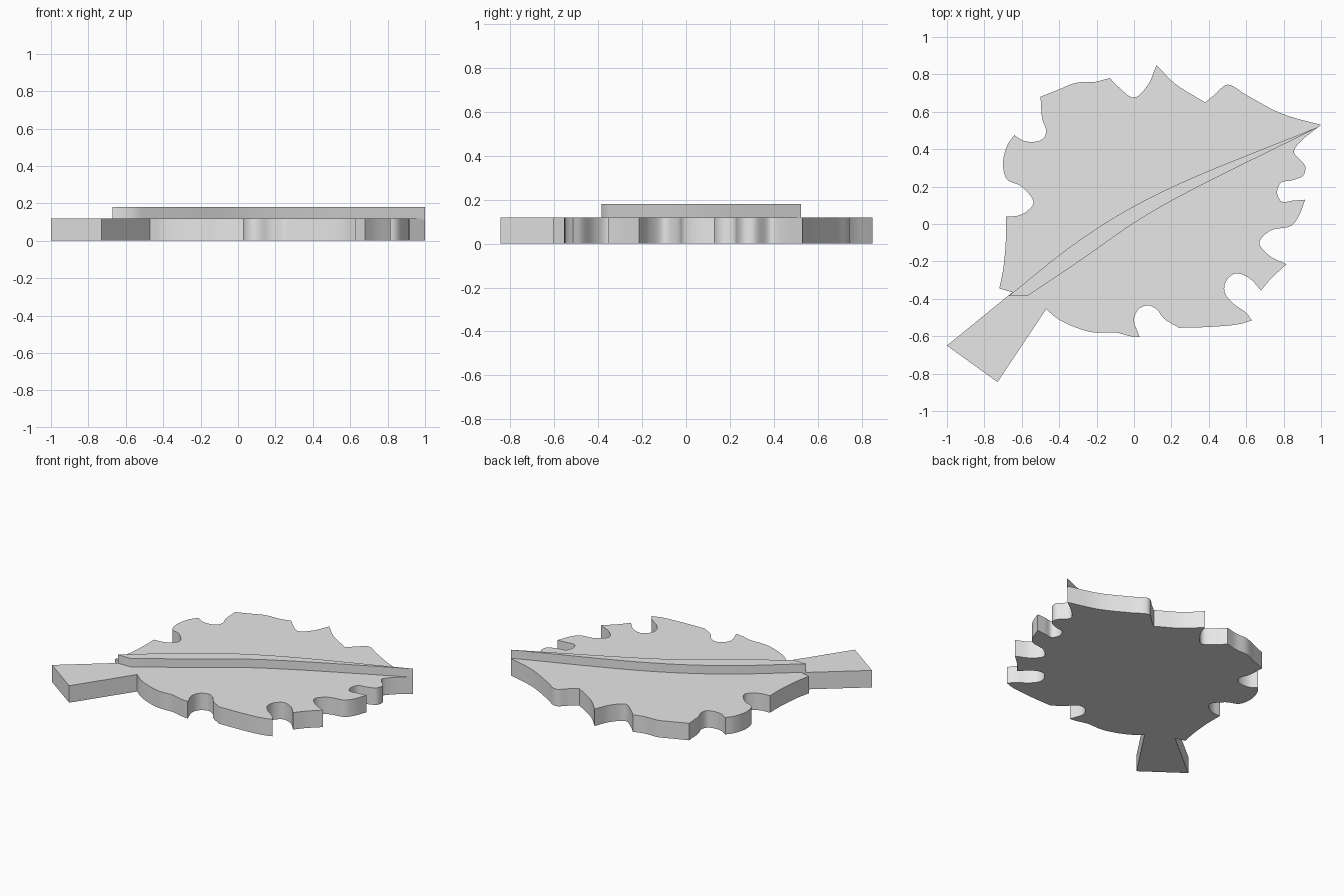
import bpy
import bmesh
import math
from mathutils import Vector

cube = bpy.data.objects.get("Cube")
if cube:
    bpy.data.objects.remove(cube, do_unlink=True)

LEAF_THICKNESS = 0.12
RIB_TOP = 0.18

# Single plain grey
grey = bpy.data.materials.new("light grey")
grey.use_nodes = True
grey.diffuse_color = (0.8, 0.8, 0.8, 1)
grey.node_tree.nodes["Principled BSDF"].inputs["Base Color"].default_value = (0.8, 0.8, 0.8, 1)


def smooth_stroke(points, steps=6):
    """Smooth curve through the points, sharp at both ends; the last point is left out."""
    pts = [Vector(p) for p in points]
    if len(pts) == 2:
        return pts[:1]
    pts = [pts[0] * 2 - pts[1]] + pts + [pts[-1] * 2 - pts[-2]]
    knots = [0.0]
    for a, b in zip(pts, pts[1:]):
        knots.append(knots[-1] + math.sqrt((b - a).length))
    result = []
    for i in range(1, len(pts) - 2):
        for s in range(steps):
            t = knots[i] + (knots[i + 1] - knots[i]) * s / steps
            # Repeated linear blending of four neighbouring points
            row = pts[i - 1:i + 3]
            for level in range(1, 4):
                blended = []
                for j in range(len(row) - 1):
                    low = i - 1 + j if level < 3 else i
                    high = low + level if level < 3 else i + 1
                    if level == 2:
                        low, high = i - 1 + j, i + 1 + j
                    f = (t - knots[low]) / (knots[high] - knots[low])
                    blended.append(row[j].lerp(row[j + 1], f))
                row = blended
            result.append(row[0])
    return result


def outline(strokes):
    """Join strokes into a closed loop; each stroke runs to the start of the next."""
    loop = []
    for stroke, following in zip(strokes, strokes[1:] + strokes[:1]):
        loop += smooth_stroke(stroke + [following[0]])
    return loop


def extrude_outline(name, loop, bottom, top):
    """Solid slab with the given outline."""
    bm = bmesh.new()
    face = bm.faces.new([bm.verts.new((p.x, p.y, bottom)) for p in loop])
    grown = bmesh.ops.extrude_face_region(bm, geom=[face])["geom"]
    verts = [g for g in grown if isinstance(g, bmesh.types.BMVert)]
    bmesh.ops.translate(bm, verts=verts, vec=(0, 0, top - bottom))
    bmesh.ops.recalc_face_normals(bm, faces=bm.faces)
    mesh = bpy.data.meshes.new(name)
    bm.to_mesh(mesh)
    bm.free()
    mesh.materials.append(grey)
    obj = bpy.data.objects.new(name, mesh)
    bpy.context.collection.objects.link(obj)
    bpy.ops.object.select_all(action="DESELECT")
    obj.select_set(True)
    bpy.context.view_layer.objects.active = obj
    bpy.ops.object.shade_smooth_by_angle(angle=math.radians(35))
    return obj


# Back edge of the leaf, from the tip round to the stalk
back_edge = [
    [(1, .53), (.79, .59), (.6, .69), (.5, .745), (.43, .69)],
    [(.38, .65), (.22, .75)],
    [(.12, .85), (.075, .745), (0, .675), (-.08, .73)],
    [(-.13, .78), (-.21, .76), (-.31, .755), (-.4, .72)],
    [(-.5, .68), (-.49, .56), (-.47, .5), (-.485, .457), (-.53, .44), (-.59, .445)],
    [(-.64, .475), (-.675, .425), (-.7, .33), (-.68, .24), (-.6, .2),
     (-.537, .115), (-.57, .07), (-.62, .045)],
    [(-.685, .04), (-.685, -.085), (-.7, -.245)],
    [(-.72, -.345)],
]

# Straight flared stalk
stalk = [[(-.65, -.365)], [(-1, -.65)], [(-.73, -.845)]]

# Front edge of the leaf, from the stalk back to the tip
front_edge = [
    [(-.47, -.455), (-.41, -.505), (-.32, -.55), (-.215, -.58), (-.1, -.58), (-.02, -.6)],
    [(.03, -.605), (0, -.51), (.025, -.455), (.075, -.435), (.12, -.455), (.16, -.505)],
    [(.24, -.555), (.41, -.55), (.565, -.535)],
    [(.63, -.515), (.6, -.475), (.525, -.42), (.485, -.365), (.49, -.31),
     (.54, -.265), (.61, -.285)],
    [(.68, -.355), (.73, -.295)],
    [(.815, -.215), (.725, -.17), (.67, -.1), (.73, -.035), (.84, -.01), (.88, .04)],
    [(.915, .13), (.85, .125), (.79, .12), (.765, .165), (.785, .22), (.85, .235),
     (.905, .26), (.915, .31), (.855, .385), (.885, .435)],
]

extrude_outline("leaf_blade", outline(back_edge + stalk + front_edge), 0, LEAF_THICKNESS)

# Raised central rib, tapering to the tip
rib = [
    [(1, .525), (.24, .215), (-.08, .05), (-.345, -.125)],
    [(-.67, -.385)],
    [(-.57, -.385), (-.265, -.18), (0, .005), (.24, .145)],
]
extrude_outline("central_rib", outline(rib), LEAF_THICKNESS - 0.01, RIB_TOP)
